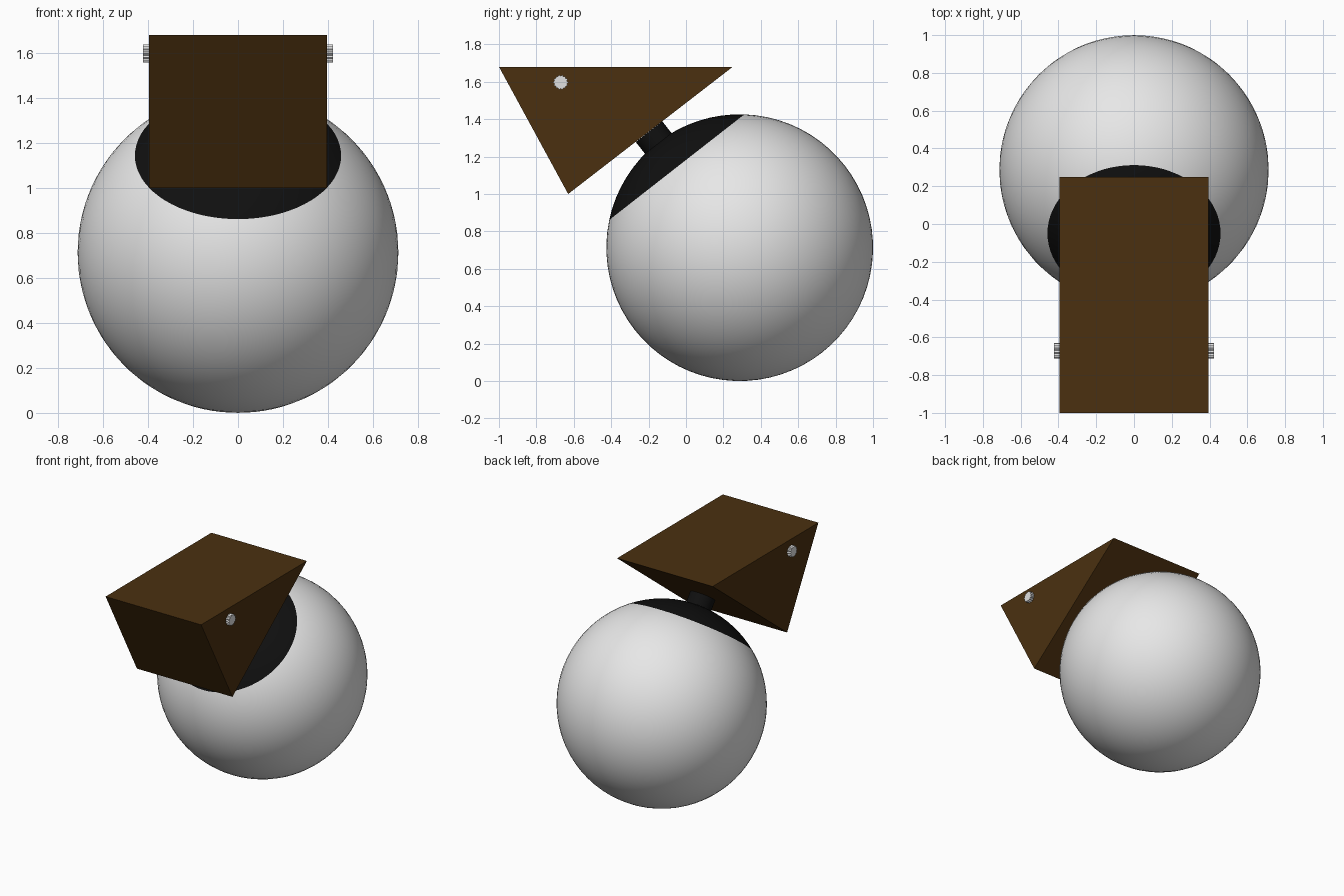
import bpy, bmesh
from math import radians, sin, cos, pi
from mathutils import Matrix, Vector

cube = bpy.data.objects.get("Cube")
if cube:
    bpy.data.objects.remove(cube, do_unlink=True)


def material(name, color):
    m = bpy.data.materials.new(name)
    m.use_nodes = True
    m.diffuse_color = (*color, 1)
    m.node_tree.nodes["Principled BSDF"].inputs["Base Color"].default_value = (*color, 1)
    return m


white = material("white", (0.8, 0.8, 0.8))
black = material("black", (0.005, 0.005, 0.005))
brown = material("dark brown", (0.07, 0.03, 0.005))
metal = material("light grey metal", (0.75, 0.75, 0.75))


def finish(bm, name, mats, smooth=False):
    bmesh.ops.recalc_face_normals(bm, faces=bm.faces)
    mesh = bpy.data.meshes.new(name)
    bm.to_mesh(mesh)
    bm.free()
    for m in mats:
        mesh.materials.append(m)
    obj = bpy.data.objects.new(name, mesh)
    bpy.context.collection.objects.link(obj)
    if smooth:
        bpy.ops.object.select_all(action='DESELECT')
        obj.select_set(True)
        bpy.context.view_layer.objects.active = obj
        bpy.ops.object.shade_smooth_by_angle(angle=radians(35))
    return obj


def prism(name, profile, x0, x1, mat):
    """Extrude a (y, z) outline from x0 to x1."""
    bm = bmesh.new()
    face = bm.faces.new([bm.verts.new((x0, y, z)) for y, z in profile])
    ext = bmesh.ops.extrude_face_region(bm, geom=[face])
    moved = [v for v in ext["geom"] if isinstance(v, bmesh.types.BMVert)]
    bmesh.ops.translate(bm, verts=moved, vec=(x1 - x0, 0, 0))
    return finish(bm, name, [mat])


# Ball with a black cap, both lying on one tilted axis
RADIUS = 0.713
CAP_ANGLE = radians(40)
tilt = Matrix.Translation((0, 0.287, RADIUS)) @ Matrix.Rotation(radians(38), 4, 'X')

bm = bmesh.new()
bmesh.ops.create_uvsphere(bm, u_segments=72, v_segments=36, radius=RADIUS)
for f in bm.faces:
    f.material_index = int(f.calc_center_median().z > RADIUS * cos(CAP_ANGLE))
finish(bm, "ball", [white, black], True).matrix_world = tilt

# Short neck between the ball and the wedge
bm = bmesh.new()
bmesh.ops.create_cone(bm, cap_ends=True, segments=32, radius1=0.09, radius2=0.09,
                      depth=0.12, matrix=Matrix.Translation((0, 0, 0.727)))
finish(bm, "neck", [black], True).matrix_world = tilt

# Wedge-shaped head
HALF = 0.395
prism("wedge_head", [(-1, 1.68), (0.25, 1.68), (-0.63, 1.0)], -HALF, HALF, brown)

# Ridged knobs on both sides of the head
TEETH = 14
outline = []
for i in range(TEETH * 2):
    a = pi * i / TEETH
    r = 0.034 if i % 2 else 0.041
    outline.append((-0.67 + r * cos(a), 1.597 + r * sin(a)))
for side, s in (("left", 1), ("right", -1)):
    prism(side + "_knob", outline, s * (HALF - 0.02), s * (HALF + 0.028), metal)
